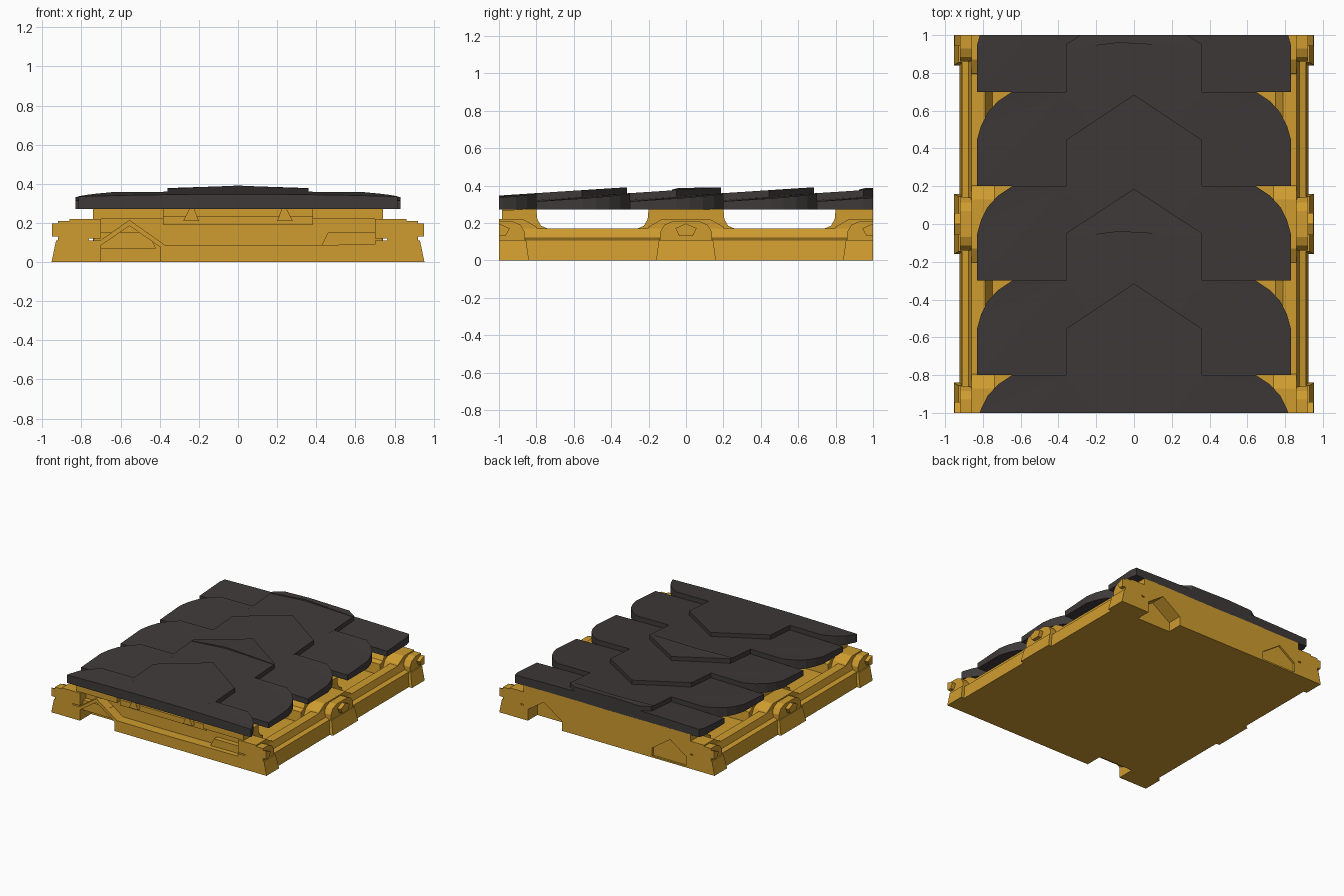
import bpy, bmesh, math
from mathutils import Vector

if "Cube" in bpy.data.objects:
    bpy.data.objects.remove(bpy.data.objects["Cube"])


def material(name, rgb):
    m = bpy.data.materials.new(name)
    m.diffuse_color = (*rgb, 1)
    m.use_nodes = True
    m.node_tree.nodes["Principled BSDF"].inputs["Base Color"].default_value = m.diffuse_color
    return m


YELLOW = material("yellow_metal", (0.62, 0.33, 0.028))
DARK = material("dark_rubber", (0.05, 0.042, 0.042))


def finish(name, bm, mat):
    """Trim to the section ends at y = -1 and y = 1, then make the object."""
    for y in (-1, 1):
        geom = bm.verts[:] + bm.edges[:] + bm.faces[:]
        cut = bmesh.ops.bisect_plane(bm, geom=geom, dist=1e-5, plane_co=(0, y, 0),
                                     plane_no=(0, y, 0), clear_outer=True)
        edges = [e for e in cut["geom_cut"] if isinstance(e, bmesh.types.BMEdge) and e.is_boundary]
        if edges:
            bmesh.ops.holes_fill(bm, edges=edges, sides=0)
    bmesh.ops.recalc_face_normals(bm, faces=bm.faces[:])
    me = bpy.data.meshes.new(name)
    bm.to_mesh(me)
    bm.free()
    me.materials.append(mat)
    ob = bpy.data.objects.new(name, me)
    bpy.context.collection.objects.link(ob)
    return ob


def loft(loops):
    """Closed solid through rings with equal point counts."""
    bm = bmesh.new()
    rings = [[bm.verts.new(p) for p in lp] for lp in loops]
    n = len(rings[0])
    for a, b in zip(rings, rings[1:]):
        for i in range(n):
            j = (i + 1) % n
            bm.faces.new((a[i], a[j], b[j], b[i]))
    bm.faces.new(rings[0])
    bm.faces.new(rings[-1])
    return bm


def prism_y(name, xz, y0, y1, mat=YELLOW):
    return finish(name, loft([[(x, y, z) for x, z in xz] for y in (y0, y1)]), mat)


def prism_x(name, yz, x0, x1, mat=YELLOW):
    return finish(name, loft([[(x, y, z) for y, z in yz] for x in (x0, x1)]), mat)


def mirror(half):
    return half + [(-x, v) for x, v in reversed(half) if x > 1e-6]


# Base tray with a stepped rail along each side
base = prism_y("base_tray", mirror([(0, 0), (0.925, 0), (0.91, 0.11), (0.875, 0.12),
               (0.86, 0.17), (0.79, 0.17), (0.75, 0.09), (0, 0.085)]), -1, 1)

# Cross beams that carry the tread, flaring into the tray
def beam_profile(c, lo, hi):
    pts = [(-0.27, 0.05), (-0.26, 0.17), (-0.225, 0.185), (-0.205, 0.22), (-0.2, 0.275)]
    pts = pts + [(-y, z) for y, z in reversed(pts)]
    return [(min(max(c + y, lo), hi), z) for y, z in pts]


beams = []
for label, c, lo in (("front", -1, -0.92), ("middle", 0, -1), ("rear", 1, 0)):
    yz = [p for i, p in enumerate(beam_profile(c, lo, 1))]
    yz = list(dict.fromkeys(yz))
    beams.append(prism_x(label + "_cross_beam", yz, -0.74, 0.74))

# Ledges, struts and pegs in the open front channel
for s in (-1, 1):
    prism_y("front_ledge", [(s * 0.38, 0.22), (s * 0.74, 0.22), (s * 0.74, 0.27), (s * 0.38, 0.27)],
            -0.985, -0.9)
    prism_y("front_peg", [(s * 0.28, 0.21), (s * 0.2, 0.21), (s * 0.235, 0.3)], -0.98, -0.9)
    prism_y("front_lower_ledge", [(s * 0.42, 0.07), (s * 0.76, 0.07), (s * 0.72, 0.15), (s * 0.46, 0.15)],
            -0.96, -0.9)
prism_y("front_channel_lip", [(-0.38, 0.19), (0.38, 0.19), (0.38, 0.235), (-0.38, 0.235)], -0.95, -0.9)

# Gabled notches for locking sections together
def gable(x, w, z0, eave, peak):
    return [(x - w, z0), (x + w, z0), (x + w, eave), (x, peak), (x - w, eave)]


hood = prism_y("notch_hood", gable(-0.555, 0.185, 0.0, 0.085, 0.215), -1, -0.82)
for x, y0, y1, targets in ((-0.555, -1.2, -0.86, [base, beams[0], hood]),
                           (0.56, 0.88, 1.2, [base, beams[2]]),
                           (-0.56, 0.985, 1.2, [base, beams[2]])):
    bm = loft([[(px, y, z) for px, z in gable(x, 0.16, -0.1 if y0 != 0.985 else 0.012, 0.075, 0.185)]
               for y in (y0, y1)])
    bmesh.ops.recalc_face_normals(bm, faces=bm.faces[:])
    me = bpy.data.meshes.new("notch_cutter")
    bm.to_mesh(me)
    bm.free()
    cutter = bpy.data.objects.new("notch_cutter", me)
    bpy.context.collection.objects.link(cutter)
    cutter.hide_render = True
    cutter.hide_set(True)
    for t in targets:
        mod = t.modifiers.new("notch", "BOOLEAN")
        mod.operation = "DIFFERENCE"
        mod.solver = "EXACT"
        mod.object = cutter

# Side clips: tapered foot, rounded cap, arch over the rail and bolt
for s in (-1, 1):
    for c in (-1, 0, 1):
        foot = [[(s * x, c + y * w, z) for x, y in ((0.7, -1), (xo, -1), (xo, 1), (0.7, 1))]
                for z, xo, w in ((0, 0.953, 0.16), (0.11, 0.93, 0.145))]
        finish("clip_foot", loft(foot), YELLOW)
        cap = [(c - 0.14, 0.1), (c - 0.14, 0.15), (c - 0.115, 0.19), (c - 0.07, 0.21),
               (c + 0.07, 0.21), (c + 0.115, 0.19), (c + 0.14, 0.15), (c + 0.14, 0.1)]
        prism_x("clip_cap", cap, s * 0.78, s * 0.92)
        arch = [(c - 0.23, 0.12), (c - 0.2, 0.18), (c - 0.13, 0.22), (c + 0.13, 0.22),
                (c + 0.2, 0.18), (c + 0.23, 0.12)]
        prism_x("clip_arch", arch, s * 0.7, s * 0.86)
        bolt = [(c + 0.06 * math.sin(k * math.tau / 5), 0.16 + 0.037 * math.cos(k * math.tau / 5))
                for k in range(5)]
        prism_x("clip_bolt", bolt, s * 0.9, s * 0.95)

# Overlapping tread plates, each rising toward the rear
SIDE = [(0.83, 0), (0.83, 0.25), (0.81, 0.32), (0.775, 0.39), (0.72, 0.45), (0.645, 0.5)]


def tread_height(x, y):
    return 0.327 + 0.065 * y - 0.012 * max(0, (abs(x) - 0.6) / 0.23)


for i in range(5):
    y0 = -1.3 + 0.5 * i
    # Body
    outline = mirror([(0, 0)] + SIDE + [(0.36, 0.5), (0, 0.5)])
    bm = loft([[(x, y0 + y, 0.272) for x, y in outline],
               [(x, y0 + y, tread_height(x, y)) for x, y in outline]])
    bmesh.ops.triangulate(bm, faces=[f for f in bm.faces if len(f.verts) > 4])
    finish("tread_body", bm, DARK)
    if i == 4:
        continue
    # Pointed tongue lying over the next plate
    tongue = mirror([(0, 0.45), (0.36, 0.45), (0.36, 0.745), (0, 0.985)])
    bm = loft([[(x, y0 + y, 0.3) for x, y in tongue],
               [(x, y0 + y, tread_height(x, y)) for x, y in tongue]])
    finish("tread_tongue", bm, DARK)
    # Raised tip on every second tongue
    if i % 2:
        tip = [(-0.36, 0.725), (-0.08, 0.76), (0.36, 0.735), (0.36, 0.75), (0, 0.987), (-0.36, 0.75)]
        bm = loft([[(x, y0 + y, 0.33) for x, y in tip],
                   [(x, y0 + y, 0.39 - 0.012 * abs(x) / 0.36) for x, y in tip]])
        bmesh.ops.triangulate(bm, faces=[f for f in bm.faces if len(f.verts) > 4])
        finish("tread_tip", bm, DARK)
